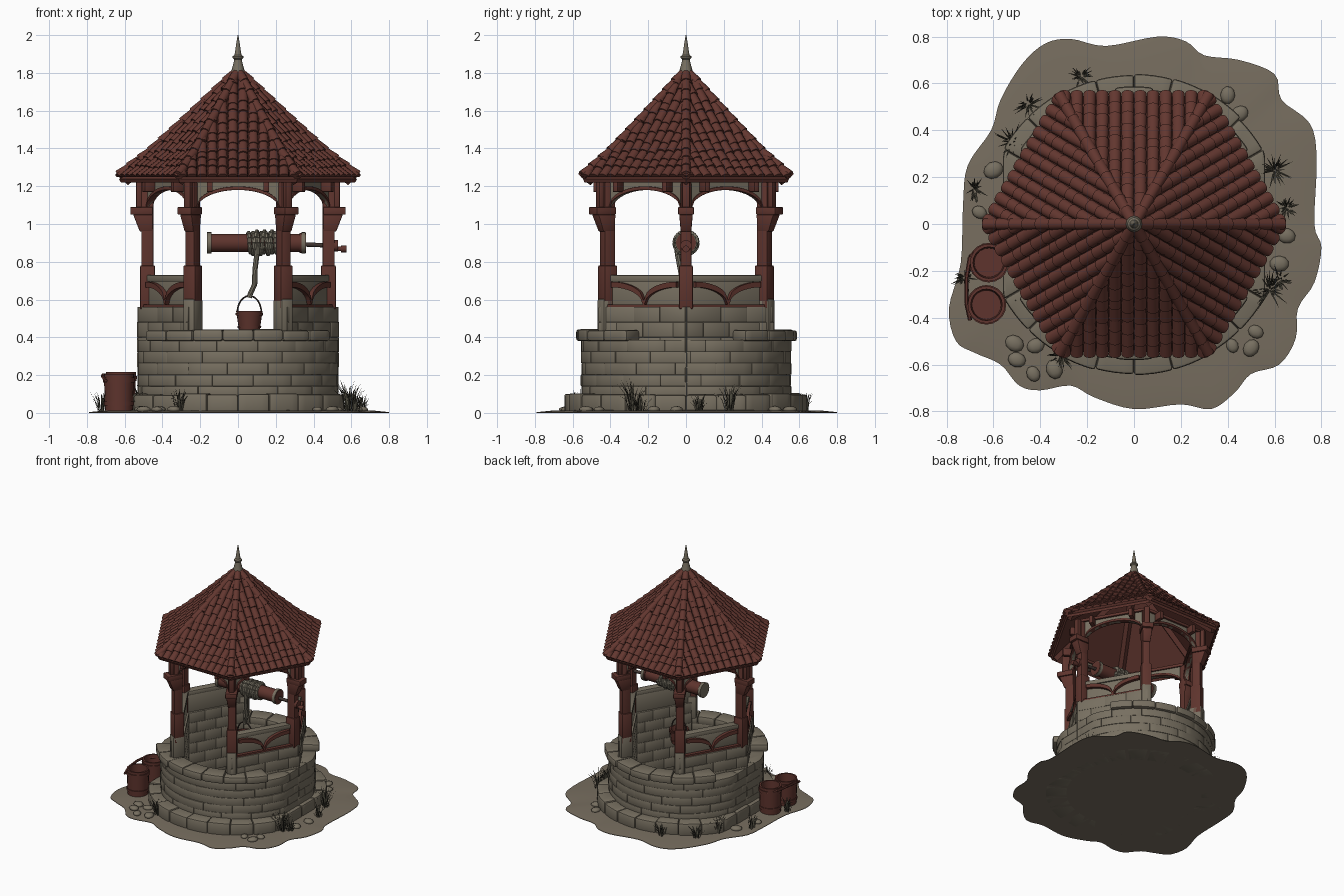
import bpy, bmesh, random
from math import sin, cos, pi, radians, tan, sqrt
from mathutils import Vector, Matrix
random.seed(4)
if "Cube" in bpy.data.objects:
    bpy.data.objects.remove(bpy.data.objects["Cube"])

def material(name, *rgb):
    m = bpy.data.materials.new(name)
    m.use_nodes = True
    m.diffuse_color = (*rgb, 1)
    m.node_tree.nodes["Principled BSDF"].inputs["Base Color"].default_value = (*rgb, 1)
    return m

STONE = material("weathered stone", .185, .16, .118)
EARTH = material("dry earth", .185, .155, .115)
TILE = material("clay tile", .125, .038, .029)
WOOD = material("red timber", .112, .034, .026)
ROPE = material("rope", .2, .18, .135)
GRASS = material("dark grass", .065, .06, .042)
IRON = material("dark iron", .05, .035, .03)
SIXTH = [radians(60 * k) for k in range(6)]
RAISED = [SIXTH[k] for k in (1, 2, 4, 5)]
T30 = tan(pi / 6)

def finish(bm, name, mat, bevel=0, smooth=40, recalc=True):
    if recalc:
        bmesh.ops.recalc_face_normals(bm, faces=bm.faces)
    if bevel:
        sharp = [e for e in bm.edges if e.is_manifold and e.calc_face_angle(0) > .5]
        bmesh.ops.bevel(bm, geom=sharp, offset=bevel, segments=2, profile=.5, affect='EDGES', clamp_overlap=True)
    me = bpy.data.meshes.new(name)
    bm.to_mesh(me)
    bm.free()
    me.materials.append(mat)
    if smooth:
        me.shade_smooth()
        me.set_sharp_from_angle(angle=radians(smooth))
    bpy.context.scene.collection.objects.link(bpy.data.objects.new(name, me))
    return bmesh.new()

def loft(bm, rings):
    # closed skin through rings of points
    rows = [[bm.verts.new(p) for p in r] for r in rings]
    bm.faces.new(rows[0][::-1])
    bm.faces.new(rows[-1])
    for a, b in zip(rows, rows[1:]):
        for i in range(len(a)):
            j = (i + 1) % len(a)
            bm.faces.new((a[i], a[j], b[j], b[i]))

def prism(bm, pts, z0, z1):
    loft(bm, [[(x, y, z) for x, y in pts] for z in (z0, z1)])

def box(bm, x0, x1, y0, y1, z0, z1):
    prism(bm, [(x0, y0), (x1, y0), (x1, y1), (x0, y1)], z0, z1)

def panel(bm, us, low, high, y0, y1):
    # upright plate between two height curves
    line = [(u, low(u)) for u in us] + [(u, high(u)) for u in reversed(us)]
    loft(bm, [[(u, y, z) for u, z in line] for y in (y0, y1)])

def cyl(bm, p0, p1, r0, r1=None, n=10):
    p0, p1 = Vector(p0), Vector(p1)
    q = (p1 - p0).to_track_quat('Z', 'Y')
    spokes = [q @ Vector((cos(2 * pi * i / n), sin(2 * pi * i / n), 0)) for i in range(n)]
    loft(bm, [[p0 + r0 * s for s in spokes], [p1 + (r1 or r0) * s for s in spokes]])

def sweep(bm, pts, r, n=6):
    for a, b in zip(pts, pts[1:]):
        cyl(bm, a, b, r, n=n)

def lathe(bm, prof, n, x=0, y=0, z=0):
    loft(bm, [[(x + r * cos(2 * pi * i / n), y + r * sin(2 * pi * i / n), z + h) for i in range(n)] for r, h in prof])

def spread(bm, angles):
    # copies around the centre
    geom, base = bm.verts[:] + bm.edges[:] + bm.faces[:], bm.verts[:]
    for a in angles[1:] + angles[:1]:
        vs = base
        if a != angles[0]:
            new = bmesh.ops.duplicate(bm, geom=geom)["geom"]
            vs = [g for g in new if isinstance(g, bmesh.types.BMVert)]
        bmesh.ops.rotate(bm, verts=vs, cent=(0, 0, 0), matrix=Matrix.Rotation(a, 3, 'Z'))

def course(bm, r0, r1, z0, z1, n, limit, off=0, gap=0, jit=.006, top=0):
    # ring of curved stones, flattened at the two sides
    for i in range(n):
        a0, a1 = 2 * pi * (i + off) / n, 2 * pi * (i + 1 + off) / n
        if abs(sin((a0 + a1) / 2)) >= gap:
            r = r1 + random.uniform(-jit, jit)
            angs = [a0 + (a1 - a0) * t / 4 for t in range(5)]
            pts = [(max(-limit, min(limit, r * cos(a))), r * sin(a)) for a in angs]
            pts += [(r0 * cos(a), r0 * sin(a)) for a in reversed(angs)]
            prism(bm, pts, z0, z1 + random.uniform(-top, top))

# ground with a wavy outline
edge = [Vector(p) for p in (
    (.78, .28), (.77, 0), (.8, -.1), (.77, -.25), (.7, -.36), (.69, -.49), (.62, -.6), (.5, -.64), (.43, -.72),
    (.33, -.79), (.2, -.77), (0, -.79), (-.17, -.74), (-.27, -.69), (-.4, -.71), (-.49, -.69), (-.57, -.6),
    (-.68, -.55), (-.76, -.5), (-.79, -.36), (-.74, -.17), (-.73, .08), (-.71, .25), (-.61, .4), (-.57, .53),
    (-.48, .68), (-.38, .77), (-.27, .79), (-.12, .76), (.1, .8), (.22, .78), (.3, .72), (.45, .7), (.6, .64),
    (.63, .53), (.75, .43))]
outline = []
for i in range(len(edge)):
    a, b, c, d = (edge[(i + k) % len(edge)] for k in (-1, 0, 1, 2))
    for t in (0, .25, .5, .75):
        outline.append(b + (c - a) * t / 2 + (a * 2 - b * 5 + c * 4 - d) * t * t / 2 + (b * 3 - a - c * 3 + d) * t ** 3 / 2)
bm = bmesh.new()
loft(bm, [[(s * p.x, s * p.y, z) for p in reversed(outline)] for s, z in ((1, 0), (1, .004), (.9, .012), (.6, .016))])
bm = finish(bm, "ground", EARTH)

# round well wall
course(bm, .47, .64, 0, .1, 24, .56, top=.005)
bm = finish(bm, "foot_stones", STONE, .012)
for k in range(5):
    course(bm, .46, .555, .08 + k * .061, .142 + k * .061, 16, .53, k * .37, jit=.003)
bm = finish(bm, "well_wall", STONE, .004)
course(bm, .45, .582, .38, .44, 22, .53, gap=.42, top=.004)
bm = finish(bm, "rim_stones", STONE, .013)

# four raised side walls
for k in range(6):
    cuts = [-1.02, -.4, .2, 1.02] if k % 2 else [-1.02, -.7, 0, .6, 1.02]
    for t0, t1 in zip(cuts, cuts[1:]):
        d, e = .46 + random.uniform(-.003, .003), .37
        prism(bm, [(t0 * d * T30, d), (t1 * d * T30, d), (t1 * e * T30, e), (t0 * e * T30, e)], .08 + .08 * k, .161 + .08 * k)
spread(bm, RAISED)
bm = finish(bm, "side_walls", STONE, .004)
box(bm, -.235, .235, .385, .425, .55, .7)
box(bm, -.24, .24, .375, .435, .695, .73)
spread(bm, RAISED)
bm = finish(bm, "parapets", STONE, .006)
box(bm, .43, .525, -.036, .036, .43, .605)
spread(bm, RAISED)
bm = finish(bm, "post_plinths", STONE, .012)

# curved timber braces on the parapets
us = [i * .02 for i in range(11)]
curve = lambda u: .565 + .1 * sqrt(max(0, 1 - ((abs(u) - .2) / .2) ** 2))
for s in (1, -1):
    panel(bm, [s * u for u in us], curve, lambda u: curve(u) + .029, .42, .45)
box(bm, -.22, .22, .42, .452, .555, .575)
spread(bm, RAISED)
bm = finish(bm, "parapet_braces", WOOD)

# posts and corbels
box(bm, .448, .512, -.028, .028, .55, 1.22)
box(bm, .44, .518, -.036, .036, .55, .78)
box(bm, .45, .57, -.042, .042, 1.05, 1.09)
loft(bm, [[(.45, -w, z), (x, -w, z), (x, w, z), (.45, w, z)] for x, w, z in ((.52, .028, .96), (.555, .036, 1.05))])
box(bm, .51, .54, -.02, .02, 1.08, 1.235)
spread(bm, SIXTH)
bm = finish(bm, "posts", WOOD, .005)

# arches under the eaves
us = [-.22 + .44 * i / 24 for i in range(25)]
arch = lambda u: 1.075 + .105 * sqrt(max(0, 1 - (u / .22) ** 2))
panel(bm, us, arch, lambda u: 1.235, .405, .428)
spread(bm, SIXTH)
bm = finish(bm, "arch_infill", STONE)
panel(bm, us, arch, lambda u: arch(u) + .019, .395, .438)
box(bm, -.25, .25, .395, .442, 1.222, 1.245)
for u in (-.15, .15):
    box(bm, u - .015, u + .015, .42, .49, 1.17, 1.23)
spread(bm, SIXTH)
bm = finish(bm, "arch_beams", WOOD, .003)

# roof
lathe(bm, [(.03, 1.775), (.25, 1.56), (.45, 1.378), (.63, 1.238), (.62, 1.22), (.03, 1.73)], 6)
bm = finish(bm, "roof_deck", WOOD, smooth=0)
for a in SIXTH:
    cyl(bm, (.6 * cos(a), .6 * sin(a), 1.225), (.03 * cos(a), .03 * sin(a), 1.71), .026, n=4)
bm = finish(bm, "rafters", WOOD, smooth=0)
slope = [(.56, 1.238), (.4, 1.376), (.22, 1.565), (.015, 1.79)]
def roof_height(d):
    for (d0, z0), (d1, z1) in zip(slope, slope[1:]):
        if d >= d1 or d1 == slope[-1][0]:
            return z0 + (z1 - z0) * (d - d0) / (d1 - d0)

def tile_ring(u, d, rad, lift):
    arc = [(rad * cos(pi * i / 6), rad * .6 * sin(pi * i / 6)) for i in range(7)]
    return [(u + x, d + h, roof_height(d) + lift + h) for x, h in arc]

COLS, ROWS = 12, 11
pitch, step = .65 / COLS, .545 / ROWS
for c in range(COLS):
    u = (c + .5 - COLS / 2) * pitch
    for r in range(ROWS):
        d0 = .556 - r * step + random.uniform(-.011, .011) * (r > 0)
        d1 = max(d0 - step * 1.3, .006)
        if abs(u) - pitch / 2 < d0 * T30 and d0 > d1:
            loft(bm, [tile_ring(u, d0, .0268, .008), tile_ring(u, d1, .024, -.001)])
bmesh.ops.recalc_face_normals(bm, faces=bm.faces)
for s in (1, -1):
    bmesh.ops.bisect_plane(bm, geom=bm.verts[:] + bm.edges[:] + bm.faces[:], plane_co=(0, 0, 0),
                           plane_no=(s * cos(pi / 6), -sin(pi / 6), 0), clear_outer=True)
spread(bm, SIXTH)
bm = finish(bm, "roof_tiles", TILE, recalc=False)
for i in range(11):
    d0, d1 = .55 - i * .049, max(.55 - (i + 1.15) * .049, .005)
    cyl(bm, (d0 / cos(pi / 6), 0, roof_height(d0) + .012), (d1 / cos(pi / 6), 0, roof_height(d1) + .006), .026, .023, 12)
spread(bm, SIXTH)
bm = finish(bm, "ridge_tiles", TILE)
lathe(bm, [(.04, 1.78), (.035, 1.81), (.022, 1.86), (.021, 1.872), (.028, 1.878), (.028, 1.888), (.018, 1.896),
           (.01, 1.95), (.002, 2)], 16)
bm = finish(bm, "finial", STONE)

# windlass
for x0, x1, z, r in ((-.15, .35, .9, .048), (.325, .36, .9, .053), (.51, .53, .885, .03), (.52, .56, .868, .012),
                     (.545, .575, .868, .018)):
    cyl(bm, (x0, 0, z), (x1, 0, z), r, n=20)
bm = finish(bm, "windlass_drum", WOOD)
for x in (-.163, .335):
    cyl(bm, (x, 0, .9), (x + .022, 0, .9), .057, n=20)
bm = finish(bm, "drum_collars", STONE)
cyl(bm, (.34, 0, .892), (.52, 0, .885), .012)
bm = finish(bm, "windlass_axle", IRON)
for x0, x1, turns, rad in ((.05, .21, 7, .054), (.19, .07, 3, .062)):
    n = turns * 14
    sweep(bm, [(x0 + (x1 - x0) * i / n, rad * cos(pi * i / 7), .9 + rad * sin(pi * i / 7)) for i in range(n + 1)], .011)
sweep(bm, [(.1, -.05, .9), (.1, -.045, .84), (.09, -.03, .76), (.088, -.015, .68), (.065, 0, .63), (.06, 0, .61)], .014, 8)
bm = finish(bm, "rope", ROPE)

# buckets
for name, x, y, z, rb, rt, h in (("hanging_bucket", .06, 0, .43, .054, .07, .11),
                                 ("barrel_back", -.62, -.165, .002, .074, .08, .215),
                                 ("barrel_front", -.63, -.345, .002, .074, .08, .205)):
    lathe(bm, [(.01, 0), (rb, 0), (rt, h), (rt * .84, h), (rb * .84, h * .6), (.01, h * .6)], 20, x, y, z)
    bm = finish(bm, name, WOOD)
    for f, t in ((.18, .28), (.78, .9)):
        r0, r1 = rb + (rt - rb) * f + .005, rb + (rt - rb) * t + .005
        lathe(bm, [(r0 - .01, h * f), (r0, h * f), (r1, h * t), (r1 - .01, h * t)], 20, x, y, z)
        for v in [v for v in bm.faces if len(v.verts) == 20]:
            bm.faces.remove(v)
    bm = finish(bm, name + "_hoops", WOOD)
sweep(bm, [(.06 + .064 * cos(pi * i / 12), 0, .53 + .09 * sin(pi * i / 12)) for i in range(13)], .005)
bm = finish(bm, "bucket_handle", IRON)
sweep(bm, [(-.64, -.09, .18), (-.7, -.14, .2), (-.715, -.23, .2), (-.715, -.34, .19), (-.7, -.41, .17)], .009)
bm = finish(bm, "barrel_handle", WOOD)

# loose rocks
for x, y in ((-.6, .23), (-.66, .05), (-.48, .37), (.4, .55), (.45, .47), (.62, -.17), (.65, -.05), (-.52, .25),
             (-.51, -.51), (-.42, -.52), (-.5, -.58), (-.43, -.64), (-.34, -.62), (.42, -.52), (.52, -.46), (.5, -.53)):
    s = random.uniform(.028, .04)
    m = Matrix.Translation((x, y, .018)) @ Matrix.Rotation(random.uniform(0, pi), 4, 'Z')
    bmesh.ops.create_icosphere(bm, subdivisions=2, radius=s, matrix=m @ Matrix.Diagonal((1.1, .9, .5, 1)))
bm = finish(bm, "loose_rocks", STONE, smooth=60)

# grass tufts
for x, y, h in ((-.23, .63, .1), (-.45, .51, .11), (-.52, .35, .15), (-.68, .15, .1), (.6, .23, .15), (.65, .07, .1),
                (.58, -.28, .18), (-.72, -.23, .11), (-.52, -.29, .11), (.62, -.24, .1), (-.31, -.56, .13)):
    for i in range(28):
        a, lean, top = random.uniform(0, 2 * pi), random.uniform(.1, .5) * h, h * random.uniform(.5, 1)
        out, side = Vector((cos(a), sin(a), 0)), Vector((-sin(a), cos(a), 0)) * .003
        p = Vector((x, y, .008)) + out * random.uniform(0, .025)
        mid, tip = p + out * lean * .4 + Vector((0, 0, top * .65)), p + out * lean + Vector((0, 0, top))
        v = [bm.verts.new(q) for q in (p - side, p + side, mid + side, mid - side, tip)]
        bm.faces.new(v[:4])
        bm.faces.new((v[3], v[2], v[4]))
finish(bm, "grass_tufts", GRASS, smooth=0, recalc=False).free()
